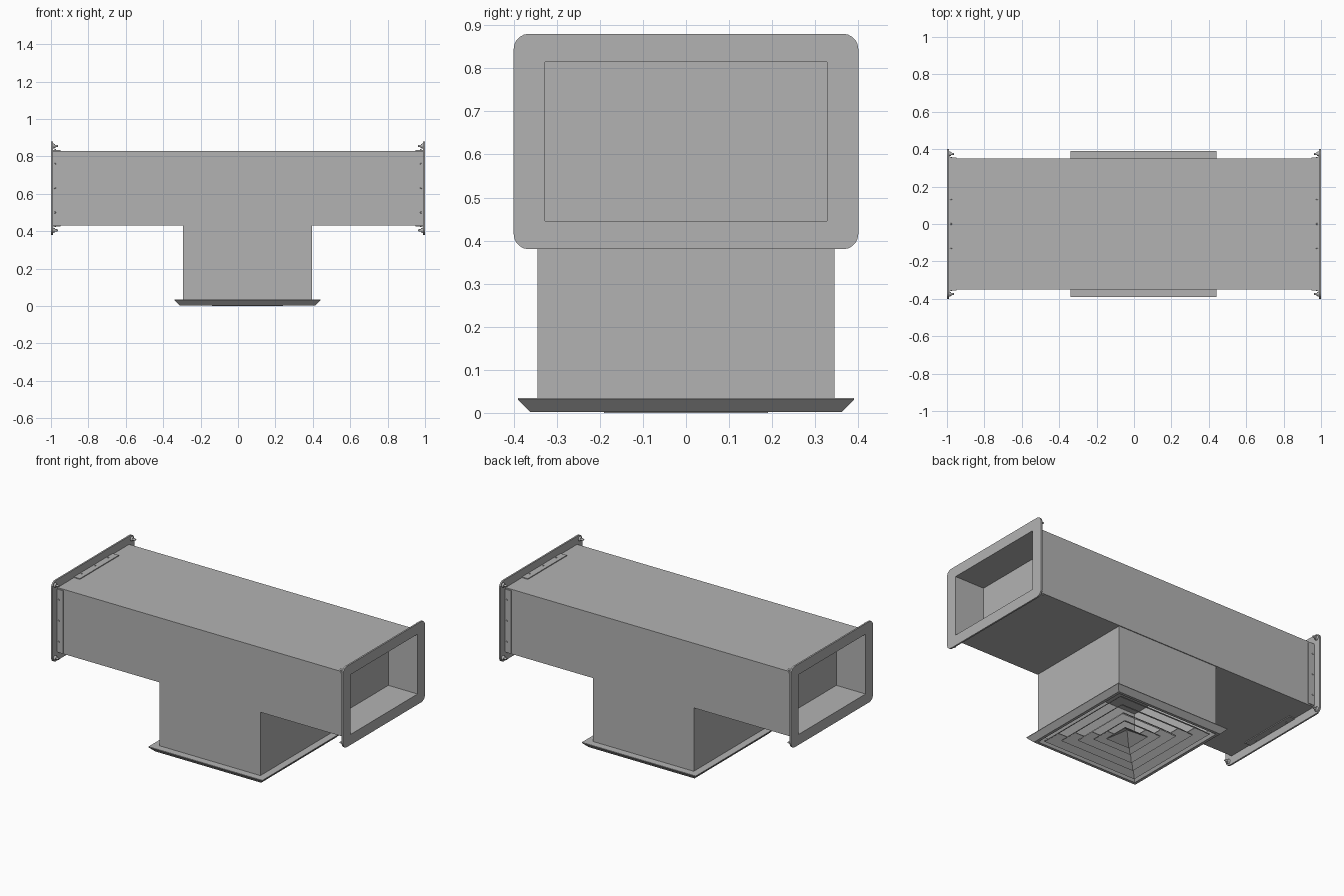
import bpy, bmesh, math
from mathutils import Vector, Matrix

if "Cube" in bpy.data.objects:
    bpy.data.objects.remove(bpy.data.objects["Cube"])

steel = bpy.data.materials.new("galvanised_grey")
steel.use_nodes = True
GREY = (0.45, 0.45, 0.45, 1)
steel.diffuse_color = GREY
steel.node_tree.nodes["Principled BSDF"].inputs["Base Color"].default_value = GREY

MID_Z = 0.63        # height of the main duct axis
BRANCH_X = 0.05     # offset of the branch along the duct


def finish(name, bm):
    bmesh.ops.remove_doubles(bm, verts=bm.verts, dist=1e-5)
    bmesh.ops.recalc_face_normals(bm, faces=bm.faces)
    mesh = bpy.data.meshes.new(name)
    bm.to_mesh(mesh)
    bm.free()
    mesh.materials.append(steel)
    ob = bpy.data.objects.new(name, mesh)
    bpy.context.collection.objects.link(ob)
    return ob


def loft(name, loops, ring=False, caps=False):
    """Skin a list of equal-length point loops."""
    bm = bmesh.new()
    rows = [[bm.verts.new(p) for p in loop] for loop in loops]
    n = len(rows[0])
    pairs = list(zip(rows, rows[1:])) + ([(rows[-1], rows[0])] if ring else [])
    for a, b in pairs:
        for i in range(n):
            j = (i + 1) % n
            bm.faces.new((a[i], a[j], b[j], b[i]))
    if caps:
        bm.faces.new(rows[0])
        bm.faces.new(rows[-1])
    return finish(name, bm)


def square(half, z):
    """Horizontal square loop around the branch axis."""
    return [(BRANCH_X + sx * half, sy * half, z)
            for sx, sy in ((-1, -1), (1, -1), (1, 1), (-1, 1))]


def upright(x, hy, hz, radius=0.0, steps=6):
    """Rectangle across the duct, with optionally rounded corners."""
    pts = []
    for k, (sy, sz) in enumerate(((1, 1), (-1, 1), (-1, -1), (1, -1))):
        for i in range(steps):
            a = math.pi / 2 * (k + i / (steps - 1))
            pts.append((x, sy * (hy - radius) + radius * math.cos(a),
                        MID_Z + sz * (hz - radius) + radius * math.sin(a)))
    return pts


def box(name, centre, size):
    bm = bmesh.new()
    bmesh.ops.create_cube(bm, size=1, matrix=Matrix.Translation(centre)
                          @ Matrix.Diagonal((*size, 1)))
    return finish(name, bm)


def stud(name, centre, axis, radius, length):
    bm = bmesh.new()
    turn = Vector(axis).to_track_quat('Z', 'Y').to_matrix().to_4x4()
    bmesh.ops.create_cone(bm, cap_ends=True, segments=12, radius1=radius,
                          radius2=radius * 0.7, depth=length,
                          matrix=Matrix.Translation(centre) @ turn)
    return finish(name, bm)


# Main duct: recessed at both ends
loft("main_duct", [upright(-0.8, 0.327, 0.185, steps=2), upright(-0.99, 0.327, 0.185, steps=2),
                   upright(-0.99, 0.35, 0.2, steps=2), upright(0.99, 0.35, 0.2, steps=2),
                   upright(0.99, 0.327, 0.185, steps=2), upright(0.8, 0.327, 0.185, steps=2)])
for s, side in ((1, "left"), (-1, "right")):
    box(f"{side}_inner_plate", (s * 0.798, 0, MID_Z), (0.004, 0.654, 0.37))

    # End flange with rounded outer corners
    loft(f"{side}_flange", [upright(s * 0.99, 0.4, 0.25, 0.035), upright(s, 0.4, 0.25, 0.035),
                            upright(s, 0.327, 0.185), upright(s * 0.99, 0.327, 0.185)], ring=True)

    # Clip strips with rivets on all four sides
    for t in (1, -1):
        box(f"{side}_side_strip", (s * 0.97, t * 0.352, MID_Z), (0.042, 0.006, 0.385))
        box(f"{side}_flat_strip", (s * 0.97, 0, MID_Z + t * 0.202), (0.042, 0.38, 0.006))
        for d in (-0.13, 0, 0.13):
            stud(f"{side}_side_rivet", (s * 0.978, t * 0.356, MID_Z + d), (0, t, 0), 0.005, 0.005)
            stud(f"{side}_flat_rivet", (s * 0.978, d, MID_Z + t * 0.206), (0, 0, t), 0.005, 0.005)
        # Corner bolts behind the flange
        for v in (1, -1):
            at = (t * 0.375, MID_Z + v * 0.225)
            stud(f"{side}_bolt_head", (s * 0.985, *at), (-s, 0, 0), 0.015, 0.012)
            stud(f"{side}_bolt_shank", (s * 0.972, *at), (-s, 0, 0), 0.007, 0.02)

# Branch duct, open at the bottom
loft("branch_duct", [square(0.345, 0.43), square(0.345, 0.03),
                     square(0.34, 0.03), square(0.34, 0.43)], ring=True)

# Diffuser frame
loft("diffuser_frame", [square(0.39, 0.035), square(0.39, 0.031), square(0.362, 0.002),
                        square(0.345, 0.002), square(0.325, 0.035)], ring=True)

# Concentric sloping louvres
for r in (0.32, 0.255, 0.19, 0.13):
    low = 0.0 if r == 0.19 else 0.003
    loft("louvre", [square(r, low), square(r - 0.055, 0.05),
                    square(r - 0.055, 0.054), square(r, 0.008)], ring=True)

# Central hollow pyramid
loft("centre_pyramid", [square(0.08, 0.003), square(0.005, 0.05),
                        square(0.005, 0.055), square(0.08, 0.008)], caps=False, ring=True)
box("centre_cap", (BRANCH_X, 0, 0.052), (0.012, 0.012, 0.004))
